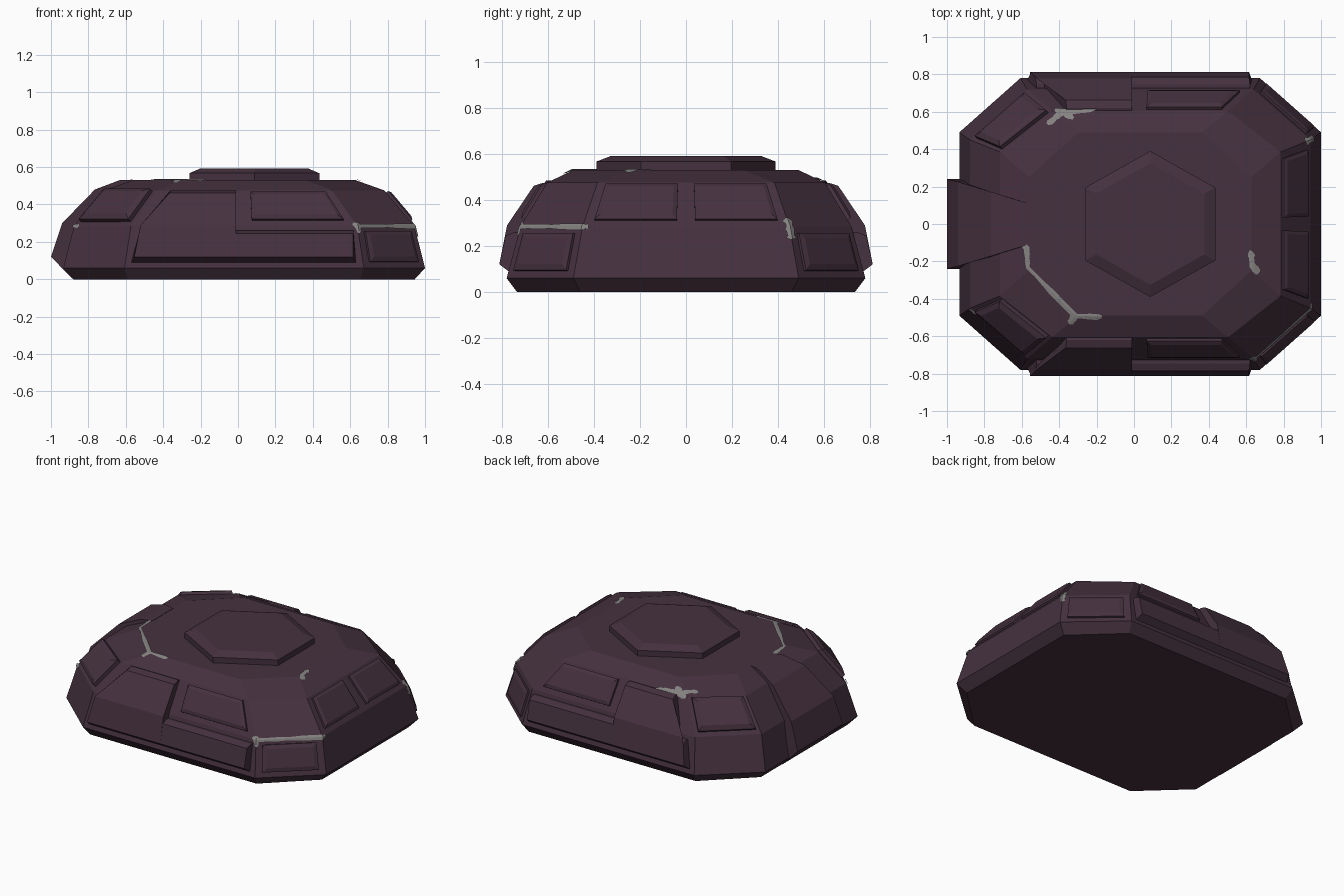
import bpy, bmesh, math, random
from mathutils import Vector
from mathutils.bvhtree import BVHTree

if "Cube" in bpy.data.objects:
    bpy.data.objects.remove(bpy.data.objects["Cube"])

random.seed(4)


def material(name, rgb):
    m = bpy.data.materials.new(name)
    m.diffuse_color = (*rgb, 1)
    m.use_nodes = True
    m.node_tree.nodes["Principled BSDF"].inputs["Base Color"].default_value = m.diffuse_color
    return m


PLUM = material("dark plum", (0.060, 0.031, 0.049))
GREY = material("worn grey", (0.24, 0.225, 0.225))


def make(name, verts, faces, mat=PLUM, solid=True):
    bm = bmesh.new()
    vs = [bm.verts.new(v) for v in verts]
    for f in faces:
        bm.faces.new([vs[i] for i in f])
    if solid:
        bmesh.ops.recalc_face_normals(bm, faces=bm.faces)
    me = bpy.data.meshes.new(name)
    bm.to_mesh(me)
    bm.free()
    me.materials.append(mat)
    ob = bpy.data.objects.new(name, me)
    bpy.context.collection.objects.link(ob)
    return ob


def loft(name, rings):
    """Stack of equal-length vertex rings, capped at both ends."""
    n = len(rings[0])
    faces = [tuple(range(n)), tuple(range((len(rings) - 1) * n, len(rings) * n))]
    for r in range(len(rings) - 1):
        for i in range(n):
            j = (i + 1) % n
            faces.append((r * n + i, r * n + j, (r + 1) * n + j, (r + 1) * n + i))
    return make(name, [v for r in rings for v in r], faces)


# --- octagonal shell: z, half x, half y, corner x, corner y
CX = 0.033
LEVELS = [(0, .912, .735, .62, .46), (.06, .967, .78, .64, .49),
          (.285, .91, .72, .605, .45), (.475, .75, .605, .47, .385),
          (.53, .595, .49, .33, .25)]


def octagon(z, hx, hy, cx, cy):
    pts = [(hx, -cy), (hx, cy), (cx, hy), (-cx, hy),
           (-hx, cy), (-hx, -cy), (-cx, -hy), (cx, -hy)]
    return [Vector((x + CX, y, z)) for x, y in pts]


RINGS = [octagon(*lv) for lv in LEVELS]
shell = loft("shell", RINGS)


# --- raised bevelled plates laid on a shell facet
def plate(name, level, k, u0, u1, v0, v1, h, inset, flip=1):
    b0, b1 = RINGS[level][k], RINGS[level][(k + 1) % 8]
    t0, t1 = RINGS[level + 1][k], RINGS[level + 1][(k + 1) % 8]
    n = (b1 - b0).cross(t0 - b0).normalized()

    def at(u, v):
        return b0.lerp(b1, u).lerp(t0.lerp(t1, u), v)
    base = [at(u0, v0), at(u1, v0), at(u1, v1), at(u0, v1)]
    du = inset / (base[1] - base[0]).length * (u1 - u0)
    dv = inset / (base[3] - base[0]).length * (v1 - v0)
    top = [at(u0 + du, v0 + dv), at(u1 - du, v0 + dv),
           at(u1 - du, v1 - dv), at(u0 + du, v1 - dv)]
    rings = [[p - n * .02 for p in base], [p + n * h * .6 for p in base],
             [p + n * h for p in top]]
    loft(name, [[Vector((p.x, p.y * flip, p.z)) for p in r] for r in rings])


for side, s in (("front", 1), ("back", -1)):
    plate(side + "_right_corner_panel", 1, 7, .1, .9, .14, .86, .02, .025, s)
    plate(side + "_left_corner_panel", 2, 5, .06, .94, .12, .97, .04, .03, s)
    plate(side + "_side_window", 2, 6, .535, .955, .15, .93, .025, .022, s)
    plate(side + "_end_window", 2, 0, .05, .455, .13, .94, .022, .02, s)


# --- ribbons: closed loop of rows, each with a left and right point
def ribbon(name, rows):
    n = len(rows)
    faces = [(2 * i, 2 * i + 1, 2 * ((i + 1) % n) + 1, 2 * ((i + 1) % n))
             for i in range(n)]
    faces += [tuple(range(0, 2 * n, 2)), tuple(range(1, 2 * n, 2))]
    return make(name, [p for r in rows for p in r], faces)


# L-shaped side armour: lower rail and folded leg; rows are y, z, x left, x right
RAIL = [(.72, .09, -.57, .63), (.772, .09, -.57, .63), (.812, .12, -.55, .615),
        (.785, .245, -.53, .615), (.745, .26, -.52, .62), (.68, .26, -.52, .62)]
LEG = [(.68, .10, -.56, -.01), (.77, .10, -.56, -.01), (.812, .12, -.555, -.01),
       (.778, .29, -.52, -.01), (.662, .462, -.365, -.01), (.62, .475, -.36, -.01),
       (.57, .46, -.37, -.01)]
for side, s in (("front", -1), ("back", 1)):
    for part, prof in (("rail", RAIL), ("leg", LEG)):
        ribbon(f"{side}_armour_{part}",
               [((xl, s * y, z), (xr, s * y, z)) for y, z, xl, xr in prof])

# tapering rear spine: x, z, half width
SPINE = [(-.86, .003, .24), (-.885, .003, .24), (-1.0, .12, .24), (-.94, .30, .225),
         (-.765, .48, .172), (-.63, .531, .13), (-.56, .532, .11), (-.56, .46, .11),
         (-.8, .25, .19)]
ribbon("left_spine", [((x, -w, z), (x, w, z)) for x, z, w in SPINE])


# --- hexagonal hatch
def hexagon(r, z):
    return [Vector((.087 + r * .89 / .865 * math.sin(a) , r * math.cos(a), z))
            for a in (math.pi / 3 * i for i in range(6))]


loft("roof_hatch", [hexagon(.39, .52), hexagon(.39, .567), hexagon(.325, .592)])

# --- worn edge scratches draped over the shell
bm = bmesh.new()
bm.from_mesh(shell.data)
tree = BVHTree.FromBMesh(bm)
bm.free()
MID = Vector((CX, 0, .1))


def drape(p):
    q, n = tree.find_nearest(p)[:2]
    return q + (q - MID).normalized() * .008


def scratch(name, path, width):
    path = [Vector(p) for p in path]
    pts = [a.lerp(b, t / 6) for a, b in zip(path, path[1:]) for t in range(6)] + [path[-1]]
    verts, faces = [], []
    for i, p in enumerate(pts):
        d = (pts[min(i + 1, len(pts) - 1)] - pts[max(i - 1, 0)]).normalized()
        side = (p - MID).cross(d).normalized()
        w = width * random.uniform(.35, .6)
        if i in (0, len(pts) - 1):
            w *= .4
        verts += [drape(p - side * w), drape(p), drape(p + side * w)]
    for i in range(len(pts) - 1):
        for j in (0, 1):
            a = 3 * i + j
            faces.append((a, a + 3, a + 4, a + 1))
    make(name, verts, faces, GREY)


scratch("roof_scratch_long", [(-.63, -.08, .52), (-.565, -.13, .53), (-.56, -.23, .53),
                              (-.31, -.485, .53), (-.17, -.49, .53)], .04)
scratch("roof_scratch_fork", [(-.31, -.48, .53), (-.34, -.53, .51)], .04)
scratch("roof_scratch_back", [(-.46, .53, .5), (-.38, .59, .48), (-.2, .61, .47)], .045)
scratch("roof_scratch_back_fork", [(-.42, .62, .47), (-.32, .56, .5)], .04)
scratch("roof_scratch_right", [(.615, -.14, .53), (.625, -.22, .53), (.66, -.26, .52)], .045)
scratch("corner_scratch", [RINGS[2][7] + Vector((-.03, 0, .015)), RINGS[2][7],
                           RINGS[2][0], RINGS[2][0] + Vector((0, .03, 0))], .03)
scratch("corner_scratch_drop", [RINGS[2][7] + Vector((-.01, 0, .03)),
                                RINGS[2][7] + Vector((.01, -.01, -.04))], .04)
scratch("back_corner_scratch", [RINGS[2][1].lerp(RINGS[3][1], .2), RINGS[2][1],
                                RINGS[2][1].lerp(RINGS[1][1], .25)], .05)
scratch("left_corner_scratch", [RINGS[2][5], RINGS[2][5].lerp(RINGS[2][6], .12)], .035)
